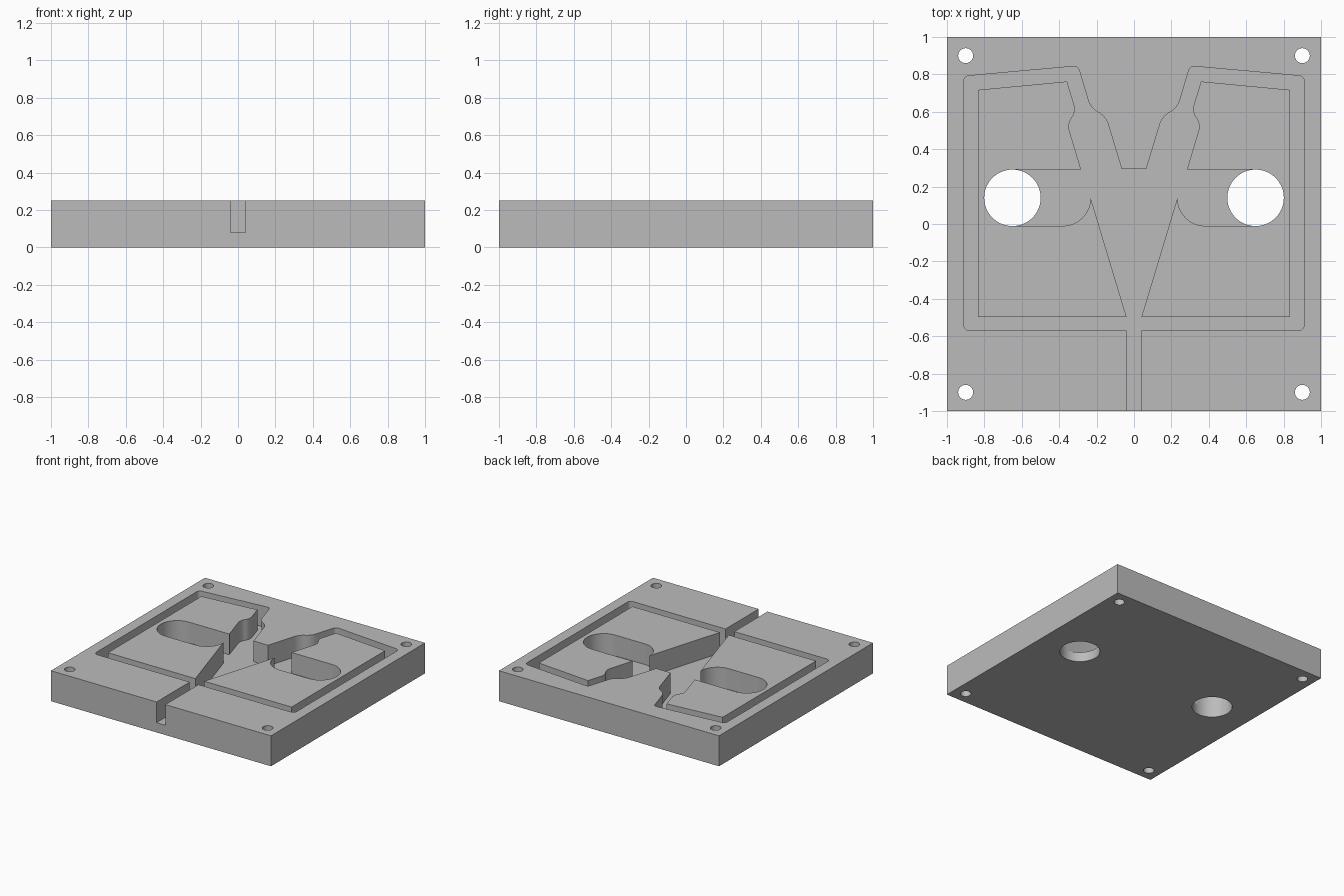
import bpy, bmesh, math
from mathutils import Vector

old = bpy.data.objects.get("Cube")
if old:
    bpy.data.objects.remove(old)

HEIGHT, FLOOR, OVER = 0.25, 0.08, 0.4

grey = bpy.data.materials.new("plain grey")
grey.use_nodes = True
grey.diffuse_color = (0.5, 0.5, 0.5, 1)
grey.node_tree.nodes["Principled BSDF"].inputs["Base Color"].default_value = (0.5, 0.5, 0.5, 1)


def rounded(corners, steps=8):
    """Turn (x, y, radius) corners into an outline with arc fillets."""
    out = []
    for i, (x, y, r) in enumerate(corners):
        p = Vector((x, y))
        if r == 0:
            out.append(p)
            continue
        a = (Vector(corners[i - 1][:2]) - p).normalized()
        b = (Vector(corners[(i + 1) % len(corners)][:2]) - p).normalized()
        half = a.angle(b) / 2
        centre = p + (a + b).normalized() * (r / math.sin(half))
        start = p + a * (r / math.tan(half)) - centre
        end = p + b * (r / math.tan(half)) - centre
        sweep = math.pi - 2 * half
        for k in range(steps + 1):
            t = k / steps
            out.append(centre + (start * math.sin((1 - t) * sweep)
                                 + end * math.sin(t * sweep)) / math.sin(sweep))
    return out


def prism(name, outline, low, high):
    bm = bmesh.new()
    face = bm.faces.new([bm.verts.new((x, y, low)) for x, y in outline])
    top = bmesh.ops.extrude_face_region(bm, geom=[face])
    verts = [v for v in top["geom"] if isinstance(v, bmesh.types.BMVert)]
    bmesh.ops.translate(bm, verts=verts, vec=(0, 0, high - low))
    bmesh.ops.recalc_face_normals(bm, faces=bm.faces)
    mesh = bpy.data.meshes.new(name)
    bm.to_mesh(mesh)
    bm.free()
    mesh.materials.append(grey)
    obj = bpy.data.objects.new(name, mesh)
    bpy.context.collection.objects.link(obj)
    return obj


def circle(x, y, r, n):
    return [(x + r * math.cos(math.tau * i / n), y + r * math.sin(math.tau * i / n))
            for i in range(n)]


def activate(obj):
    bpy.ops.object.select_all(action="DESELECT")
    obj.select_set(True)
    bpy.context.view_layer.objects.active = obj


def subtract(target, cutter):
    cutter.hide_render = True
    mod = target.modifiers.new("cut", "BOOLEAN")
    mod.operation, mod.solver, mod.object = "DIFFERENCE", "EXACT", cutter
    activate(target)
    bpy.ops.object.modifier_apply(modifier=mod.name)
    bpy.data.objects.remove(cutter)


# Square base plate
plate = prism("mould_plate", [(-1, -1), (1, -1), (1, 1), (-1, 1)], 0, HEIGHT)

# Outer outline of the pocket, with the feed channel at the front
half = [(0.04, -1.1, 0), (0.04, -0.57, 0), (0.91, -0.57, 0.03), (0.91, 0.79, 0.03),
        (0.3, 0.845, 0.03), (0.2325, 0.62, 0.11), (0.151, 0.575, 0.11), (0.066, 0.295, 0)]
pocket = prism("pocket_cutter", rounded(half + [(-x, y, r) for x, y, r in reversed(half)]),
               FLOOR, OVER)

# Raised islands left standing inside the pocket
island = rounded([(0.04, -0.497, 0), (0.835, -0.497, 0), (0.835, 0.717, 0),
                  (0.358, 0.762, 0), (0.309, 0.6, 0.08), (0.356, 0.535, 0.08),
                  (0.283, 0.291, 0), (0.65, 0.291, 0), (0.65, -0.011, 0),
                  (0.232, -0.011, 0.15), (0.232, 0.14, 0)])
for side in (1, -1):
    subtract(pocket, prism("island_cutter", [(side * x, y) for x, y in island], 0, 0.5))
subtract(plate, pocket)

# Through holes: two large ones at the slot ends, four at the corners
for side in (1, -1):
    subtract(plate, prism("large_hole_cutter", circle(side * 0.65, 0.14, 0.151, 64), -0.1, OVER))
    for y in (-0.9, 0.9):
        subtract(plate, prism("corner_hole_cutter", circle(side * 0.9, y, 0.04, 32), -0.1, OVER))

activate(plate)
bpy.ops.object.shade_smooth_by_angle(angle=math.radians(25))
